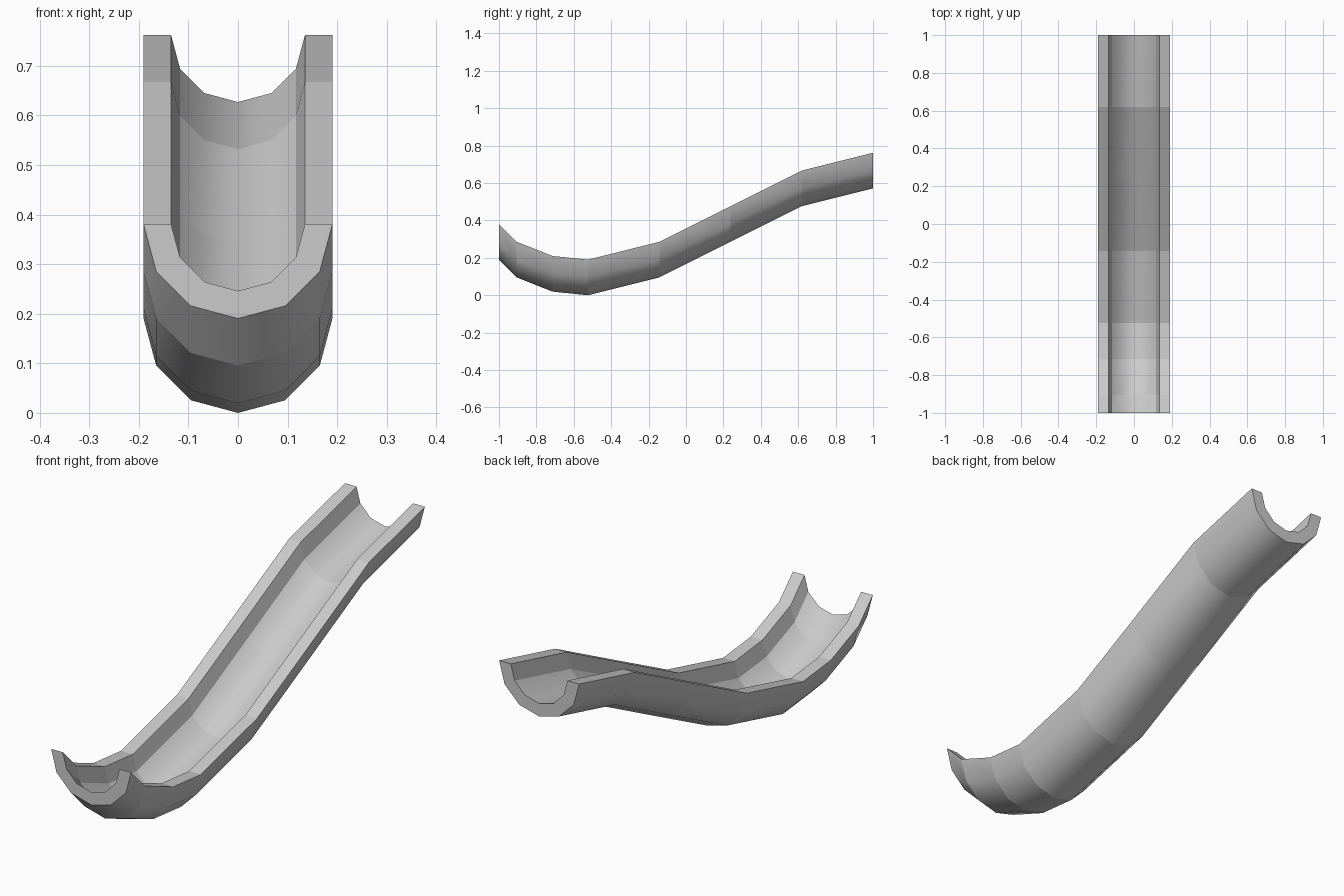
import bpy, bmesh, math

cube = bpy.data.objects.get("Cube")
if cube:
    bpy.data.objects.remove(cube, do_unlink=True)

OUTER, INNER, STEPS = 0.1905, 0.135, 6

# Rim path along the slide: (y, z)
PATH = [(-1, .381), (-.905, .286), (-.714, .21), (-.524, .1905),
        (-.143, .286), (.238, .476), (.619, .667), (1, .762)]

grey = bpy.data.materials.new("light grey")
grey.use_nodes = True
colour = (0.6, 0.6, 0.6, 1)
grey.diffuse_color = colour
grey.node_tree.nodes["Principled BSDF"].inputs["Base Color"].default_value = colour


def half_circle(radius):
    """Lower half circle as (x, z), from left to right."""
    angles = [math.pi * i / STEPS for i in range(STEPS + 1)]
    return [(radius * math.cos(a), -radius * math.sin(a)) for a in angles]


# Upright half-pipe cross-section swept along the path
bm = bmesh.new()
profile = half_circle(OUTER) + half_circle(INNER)[::-1]
count = len(profile)
rings = [[bm.verts.new((x, y, z + dz)) for x, dz in profile] for y, z in PATH]
for a, b in zip(rings, rings[1:]):
    for i in range(count):
        j = (i + 1) % count
        bm.faces.new((a[i], a[j], b[j], b[i]))

# Closed ends between the outer and inner skins
for ring in (rings[0], rings[-1]):
    for i in range(STEPS):
        bm.faces.new((ring[i], ring[i + 1], ring[-2 - i], ring[-1 - i]))
bmesh.ops.recalc_face_normals(bm, faces=bm.faces)

# Smooth around the trough; crisp at bends, rims, ends and foot of inner walls
for face in bm.faces:
    face.smooth = True
crisp = {0, STEPS, STEPS + 1, STEPS + 2, count - 2, count - 1}
for ring in rings:
    for i in range(count):
        edge = bm.edges.get((ring[i], ring[(i + 1) % count]))
        edge.smooth = False
for a, b in zip(rings, rings[1:]):
    for i in crisp:
        bm.edges.get((a[i], b[i])).smooth = False

mesh = bpy.data.meshes.new("slide_trough")
bm.to_mesh(mesh)
bm.free()
mesh.materials.append(grey)
slide = bpy.data.objects.new("slide_trough", mesh)
bpy.context.collection.objects.link(slide)
